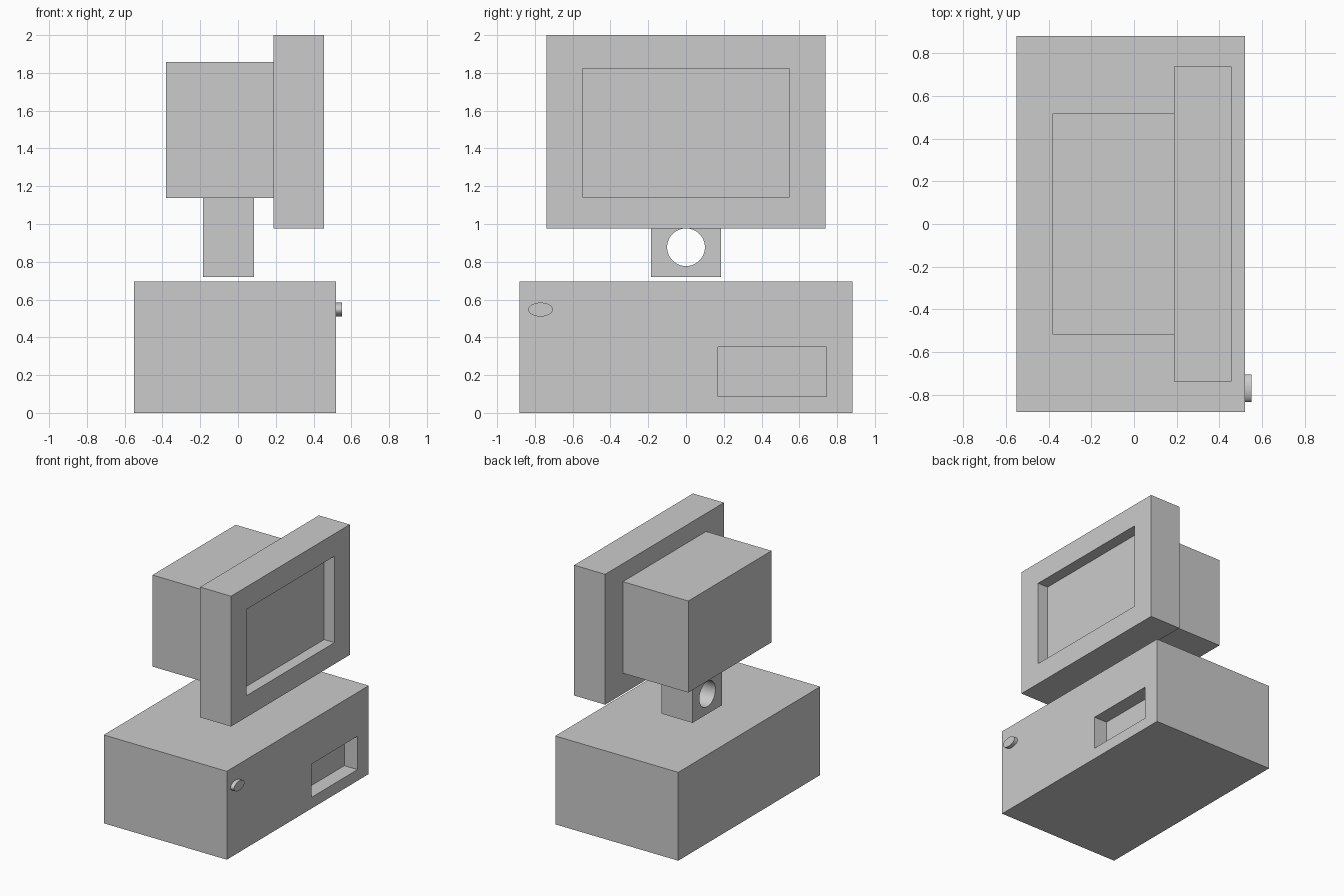
import bpy, bmesh, math

if "Cube" in bpy.data.objects:
    bpy.data.objects.remove(bpy.data.objects["Cube"])


def box(name, x, y, z, recess=None):
    """Box from (min, max) ranges; recess = (y range, z range, depth) sunk into the +x face."""
    bm = bmesh.new()
    bmesh.ops.create_cube(bm, size=1)
    for v in bm.verts:
        v.co = [r[0] if c < 0 else r[1] for c, r in zip(v.co, (x, y, z))]
    if recess:
        ry, rz, depth = recess
        bm.normal_update()
        face = max(bm.faces, key=lambda f: f.calc_center_median().x)
        bmesh.ops.inset_individual(bm, faces=[face], thickness=0.05)
        mid = face.calc_center_median()
        for v in face.verts:
            v.co.y = ry[0] if v.co.y < mid.y else ry[1]
            v.co.z = rz[0] if v.co.z < mid.z else rz[1]
        # a second inset gives the floor its own loop, then sink it to full size
        bmesh.ops.inset_individual(bm, faces=[face], thickness=0.01)
        mid = face.calc_center_median()
        for v in face.verts:
            v.co.x -= depth
            v.co.y = ry[0] if v.co.y < mid.y else ry[1]
            v.co.z = rz[0] if v.co.z < mid.z else rz[1]
    bmesh.ops.recalc_face_normals(bm, faces=bm.faces)
    mesh = bpy.data.meshes.new(name)
    bm.to_mesh(mesh)
    bm.free()
    obj = bpy.data.objects.new(name, mesh)
    bpy.context.collection.objects.link(obj)
    return obj


def x_cylinder(name, x, y, z, ry, rz):
    """Cylinder along x with an elliptical section."""
    bpy.ops.mesh.primitive_cylinder_add(
        vertices=48, radius=1, depth=x[1] - x[0],
        location=((x[0] + x[1]) / 2, y, z), rotation=(0, math.pi / 2, 0))
    obj = bpy.context.object
    obj.name = name
    obj.scale = (rz, ry, 1)
    bpy.ops.object.transform_apply(location=False)
    bpy.ops.object.shade_smooth_by_angle(angle=math.radians(30))
    return obj


# Computer case with drive slot and power button
box("case", (-0.55, 0.52), (-0.882, 0.882), (0, 0.695),
    recess=((0.17, 0.743), (0.088, 0.35), 0.115))
x_cylinder("power_button", (0.51, 0.55), -0.77, 0.547, 0.065, 0.037)

# Monitor: front bezel with sunken screen, and rear housing
box("screen_bezel", (0.187, 0.456), (-0.738, 0.738), (0.975, 2.0),
    recess=((-0.548, 0.548), (1.144, 1.823), 0.09))
box("monitor_housing", (-0.382, 0.187), (-0.517, 0.517), (1.138, 1.858))

# Stand, floating just above the case, with a round hole through it
stand = box("stand", (-0.186, 0.086), (-0.184, 0.184), (0.72, 1.138))
cutter = x_cylinder("stand_hole_cutter", (-0.4, 0.3), 0, 0.877, 0.1, 0.1)
cutter.hide_render = True
mod = stand.modifiers.new("hole", "BOOLEAN")
mod.operation = "DIFFERENCE"
mod.object = cutter
mod.solver = "EXACT"
bpy.context.view_layer.objects.active = stand
bpy.ops.object.modifier_apply(modifier=mod.name)
bpy.data.objects.remove(cutter)
